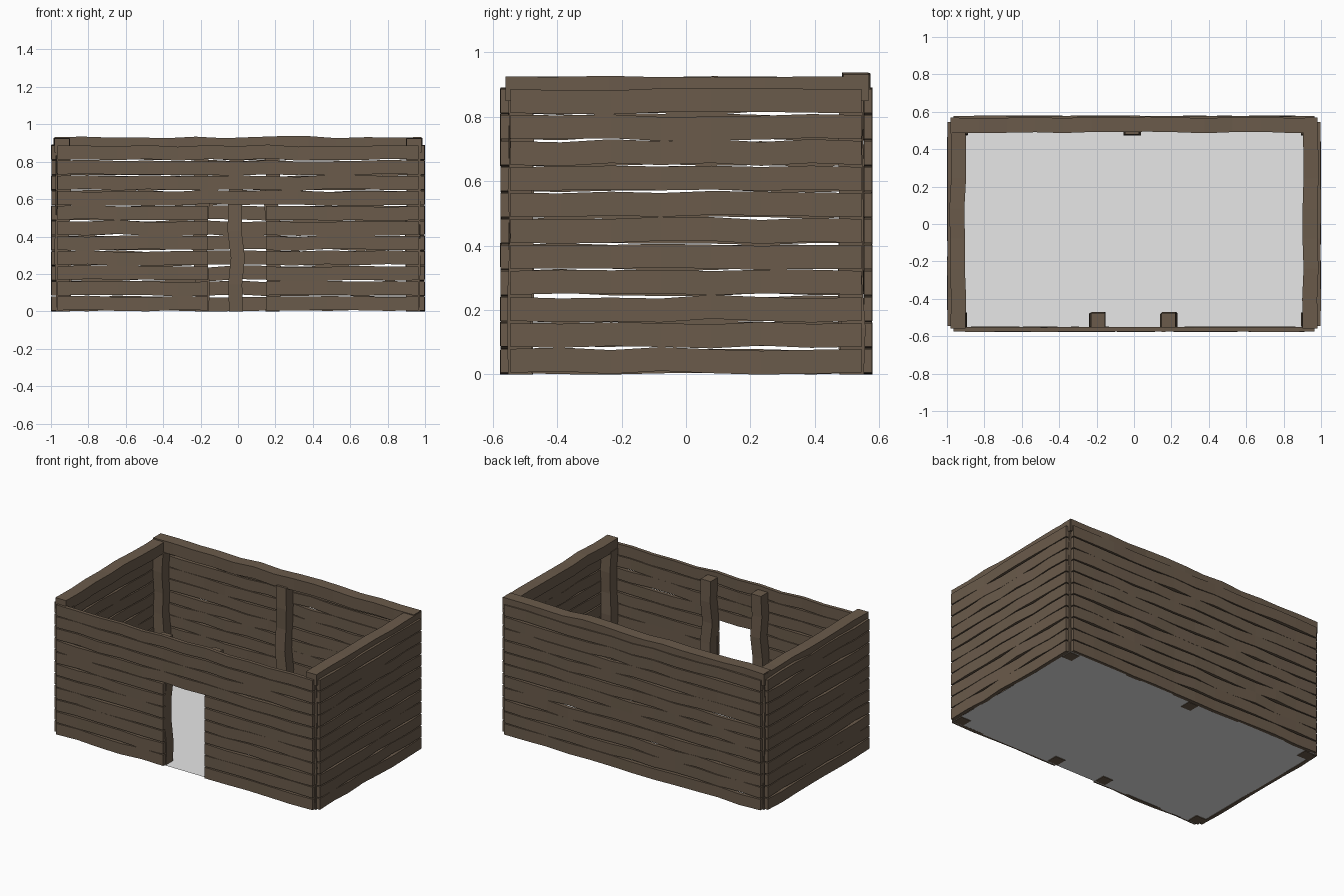
import bpy, bmesh, random
from mathutils import Vector

random.seed(7)
if "Cube" in bpy.data.objects:
    bpy.data.objects.remove(bpy.data.objects["Cube"])


def material(name, rgb):
    m = bpy.data.materials.new(name)
    m.use_nodes = True
    m.diffuse_color = (*rgb, 1)
    m.node_tree.nodes["Principled BSDF"].inputs["Base Color"].default_value = (*rgb, 1)
    return m


WOOD = material("weathered brown wood", (0.145, 0.104, 0.07))
FLOOR = material("pale grey floor", (0.8, 0.8, 0.8))


def add_object(name, bm, mat):
    bmesh.ops.recalc_face_normals(bm, faces=bm.faces)
    mesh = bpy.data.meshes.new(name)
    bm.to_mesh(mesh)
    bm.free()
    mesh.materials.append(mat)
    bpy.context.collection.objects.link(bpy.data.objects.new(name, mesh))


def timber(name, start, end, size_a, size_b, wobble_a, wobble_b):
    """Rough-hewn box from start to end, its rings shifted a little at random.
    Axis a is horizontal across the timber; axis b is up (or y for a post)."""
    start, end = Vector(start), Vector(end)
    run = (end - start).normalized()
    b = Vector((0, 1, 0)) if abs(run.z) > 0.5 else Vector((0, 0, 1))
    a = run.cross(b)
    steps = max(2, round((end - start).length / 0.155))
    bm = bmesh.new()
    rings = []
    for i in range(steps + 1):
        c = start.lerp(end, i / steps)
        if 0 < i < steps:
            c += a * random.uniform(-wobble_a, wobble_a)
            c += b * random.uniform(-wobble_b, wobble_b)
        rings.append([bm.verts.new(c + a * size_a * u / 2 + b * size_b * v / 2)
                      for u, v in ((-1, -1), (1, -1), (1, 1), (-1, 1))])
    for r, s in zip(rings, rings[1:]):
        for k in range(4):
            n = (k + 1) % 4
            bm.faces.new((r[k], r[n], s[n], s[k]))
    bm.faces.new(rings[0])
    bm.faces.new(rings[-1])
    add_object(name, bm, WOOD)


# Wall planks, with the front rows split around the doorway
ROWS, PITCH, PLANK_H, PLANK_T = 11, 0.0807, 0.074, 0.025
DOOR_ROWS = 7


def plank(name, start, end):
    timber(name, start, end, PLANK_T, PLANK_H, 0.002, 0.0065)


for row in range(ROWS):
    z = 0.042 + row * PITCH
    for side, x in (("right", -0.985), ("left", 0.985)):
        plank(f"{side}_wall_plank_{row + 1}", (x, -0.545, z), (x, 0.545, z))
    plank(f"back_wall_plank_{row + 1}", (-0.965, 0.565, z), (0.965, 0.565, z))
    if row < DOOR_ROWS:
        plank(f"front_right_plank_{row + 1}", (-0.965, -0.563, z), (-0.16, -0.563, z))
        plank(f"front_left_plank_{row + 1}", (0.15, -0.563, z), (0.965, -0.563, z))
    else:
        plank(f"front_wall_plank_{row + 1}", (-0.965, -0.563, z), (0.965, -0.563, z))

# Upright posts at the corners, the doorway and the middle of the back
POSTS = {
    "front_right_post": (-0.935, -0.515),
    "front_left_post": (0.935, -0.515),
    "back_right_post": (-0.935, 0.515),
    "back_left_post": (0.935, 0.515),
    "right_door_post": (-0.193, -0.513),
    "left_door_post": (0.185, -0.513),
    "back_middle_post": (-0.01, 0.515),
}
for name, (x, y) in POSTS.items():
    timber(name, (x, y, 0), (x, y, 0.86), 0.075, 0.075, 0.01, 0.006)

# Top beams on three sides; the front is left open
for side, x in (("right", -0.942), ("left", 0.942)):
    timber(f"{side}_top_beam", (x, -0.56, 0.887), (x, 0.565, 0.887), 0.08, 0.075, 0.005, 0.003)
timber("back_top_beam", (-0.98, 0.529, 0.891), (0.98, 0.529, 0.891), 0.08, 0.08, 0.005, 0.006)

# Thin ground sheet
bm = bmesh.new()
bm.faces.new([bm.verts.new((0.975 * u, 0.56 * v, 0.004))
              for u, v in ((-1, -1), (1, -1), (1, 1), (-1, 1))])
add_object("floor", bm, FLOOR)
